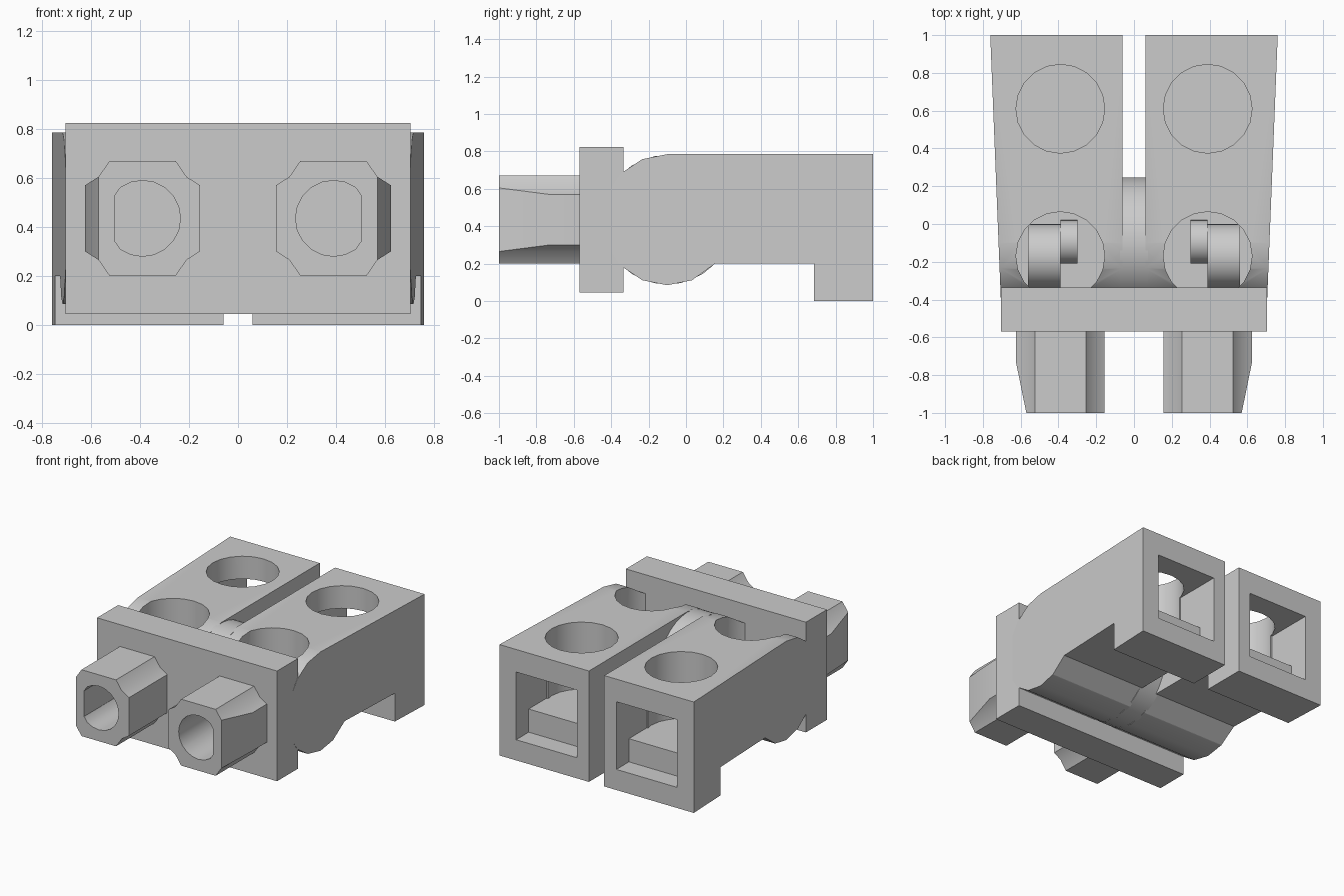
import bpy, bmesh, math
from mathutils import Vector, Matrix

old = bpy.data.objects.get("Cube")
if old:
    bpy.data.objects.remove(old, do_unlink=True)

grey = bpy.data.materials.new("light grey plastic")
grey.use_nodes = True
colour = (0.6, 0.6, 0.6, 1)
grey.diffuse_color = colour
grey.node_tree.nodes["Principled BSDF"].inputs["Base Color"].default_value = colour

AXIS_Y, AXIS_Z, R = -0.1, 0.435, 0.35   # rounded nose of the housing
MID = 0.39                              # centre of each connector


def make(name, bm):
    bmesh.ops.recalc_face_normals(bm, faces=bm.faces)
    me = bpy.data.meshes.new(name)
    bm.to_mesh(me)
    bm.free()
    me.materials.append(grey)
    ob = bpy.data.objects.new(name, me)
    bpy.context.collection.objects.link(ob)
    return ob


def box(name, x0, x1, y0, y1, z0, z1):
    bm = bmesh.new()
    bmesh.ops.create_cube(bm, size=1)
    for v in bm.verts:
        v.co = (x1 if v.co.x > 0 else x0, y1 if v.co.y > 0 else y0,
                z1 if v.co.z > 0 else z0)
    return make(name, bm)


def prism(name, start, end):
    """Solid between two matching loops of points."""
    bm = bmesh.new()
    a = [bm.verts.new(p) for p in start]
    b = [bm.verts.new(p) for p in end]
    bm.faces.new(a)
    bm.faces.new(b[::-1])
    for i in range(len(a)):
        j = (i + 1) % len(a)
        bm.faces.new((a[i], a[j], b[j], b[i]))
    return make(name, bm)


def cylinder(name, centre, radius, depth, axis, sides):
    bm = bmesh.new()
    turn = Vector((0, 0, 1)).rotation_difference(Vector(axis)).to_matrix().to_4x4()
    bmesh.ops.create_cone(bm, cap_ends=True, segments=sides, radius1=radius,
                          radius2=radius, depth=depth,
                          matrix=Matrix.Translation(centre) @ turn)
    return make(name, bm)


def cut(ob, *cutters):
    bpy.context.view_layer.objects.active = ob
    for c in cutters:
        c.hide_render = True
        mod = ob.modifiers.new("cut", 'BOOLEAN')
        mod.operation, mod.solver, mod.object = 'DIFFERENCE', 'EXACT', c
        bpy.ops.object.modifier_apply(modifier=mod.name)
        bpy.data.objects.remove(c, do_unlink=True)


def smooth(ob, angle=30):
    bpy.ops.object.select_all(action='DESELECT')
    ob.select_set(True)
    bpy.context.view_layer.objects.active = ob
    bpy.ops.object.shade_smooth_by_angle(angle=math.radians(angle))


def mirrored(ob, name):
    bm = bmesh.new()
    bm.from_mesh(ob.data)
    for v in bm.verts:
        v.co.x *= -1
    smooth(make(name, bm))


# Housing half: side profile extruded across, outer wall tapering to the front
profile = [(1, 0), (1, 0.785)]
for i in range(4, 14):
    t = math.radians(i * 22.5)
    profile.append((AXIS_Y + R * math.cos(t), AXIS_Z + R * math.sin(t)))
profile += [(0.03, 0.11), (0.155, 0.2), (0.685, 0.2), (0.685, 0)]
housing = prism("left_housing", [(0.06, y, z) for y, z in profile],
                [(0.705 + 0.04 * (y + 0.4), y, z) for y, z in profile])
# Screw well, cable opening with a step, and front well
cut(housing,
    cylinder("well", (MID, 0.61, 0.71), 0.235, 0.8, (0, 0, 1), 20),
    box("opening", 0.155, 0.63, 0.66, 1.1, 0.31, 0.625),
    box("opening_floor", 0.155, 0.63, 0.86, 1.1, 0.146, 0.32),
    cylinder("front_well", (MID, -0.17, 0.7), 0.235, 0.8, (0, 0, 1), 20))
smooth(housing)
mirrored(housing, "right_housing")

# Contact pins lying across the front well
pin = cylinder("left_contact", (0.475, -0.17, 0.33), 0.17, 0.17, (1, 0, 0), 32)
smooth(pin)
mirrored(pin, "right_contact")
tip = cylinder("left_contact_tip", (0.345, -0.095, 0.33), 0.115, 0.09, (1, 0, 0), 32)
smooth(tip)
mirrored(tip, "right_contact_tip")

# Round web joining the two halves
smooth(cylinder("middle_web", (0, AXIS_Y, AXIS_Z), R - 0.004, 0.15, (1, 0, 0), 32))

# Front plate
plate = box("front_plate", -0.705, 0.705, -0.57, -0.335, 0.045, 0.825)

# Plug sleeve: square section with notched corners
corner = [(0.235, 0.135), (0.18, 0.17), (0.135, 0.235)]
section = []
for sx, sz in ((1, 1), (-1, 1), (-1, -1), (1, -1)):
    pts = [(MID + sx * a, AXIS_Z + sz * b) for a, b in corner]
    section += pts if sx * sz > 0 else pts[::-1]
sleeve = prism("left_sleeve", [(x, -1, z) for x, z in section],
               [(x, -0.56, z) for x, z in section])
# Slanted outer side
slant = [(0.625, -0.73), (0.566, -1.02), (0.8, -1.02), (0.8, -0.73)]
bore = cylinder("bore", (MID, -0.85, AXIS_Z), 0.155, 0.54, (0, 1, 0), 20)
for v in bore.data.vertices:
    v.co.x = min(v.co.x, 0.505)
cut(sleeve, prism("slant", [(x, y, 0) for x, y in slant],
                  [(x, y, 1) for x, y in slant]), bore)
smooth(sleeve)
mirrored(sleeve, "right_sleeve")
